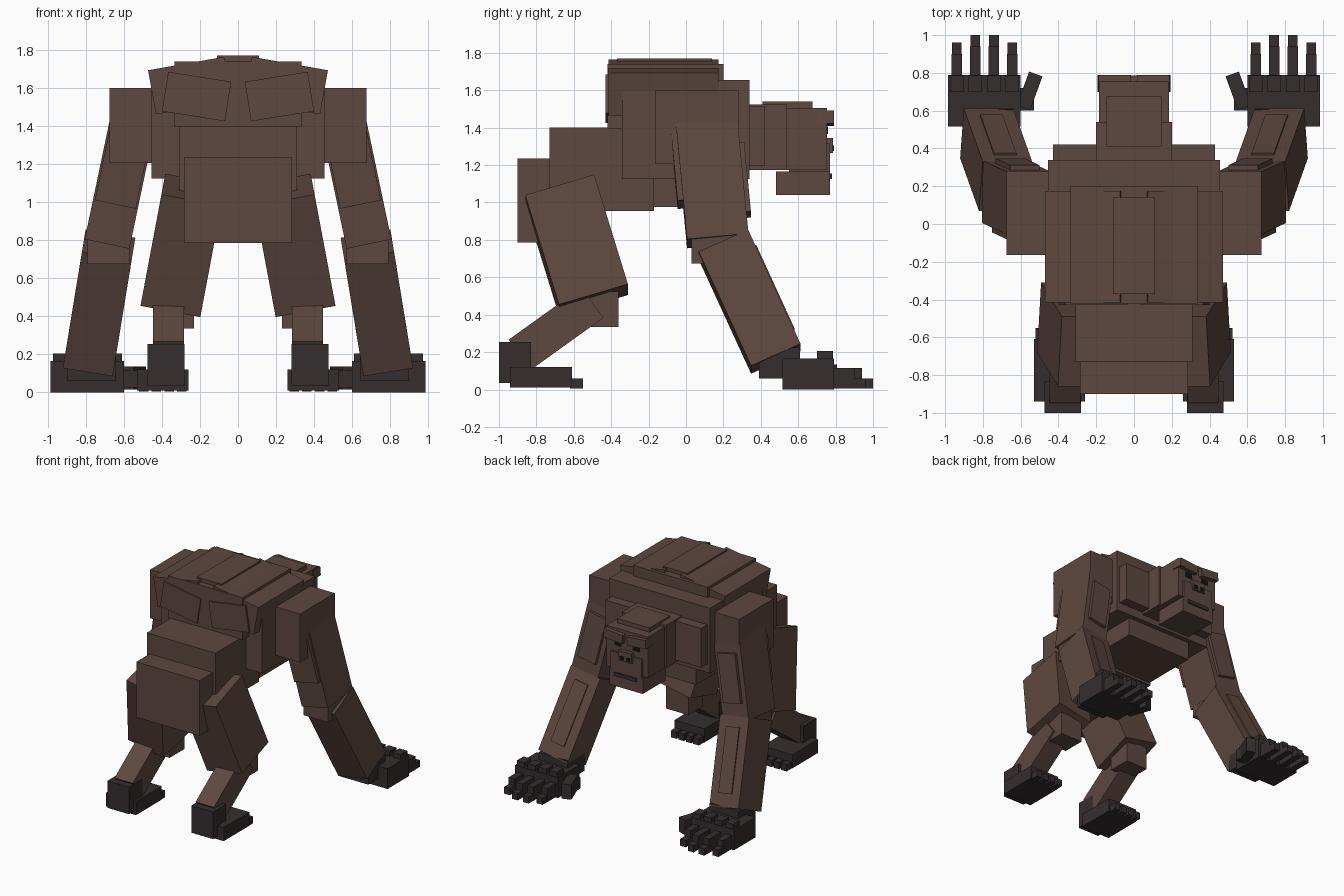
import bpy
from mathutils import Vector, Matrix, Euler
from math import radians

if "Cube" in bpy.data.objects:
    bpy.data.objects.remove(bpy.data.objects["Cube"])


def mat(name, rgb):
    m = bpy.data.materials.new(name)
    m.diffuse_color = (*rgb, 1)
    m.use_nodes = True
    m.node_tree.nodes["Principled BSDF"].inputs["Base Color"].default_value = m.diffuse_color
    return m


FUR = mat("brown_fur", (0.110, 0.064, 0.050))
SKIN = mat("dark_skin", (0.036, 0.027, 0.028))
BLACK = mat("black", (0.008, 0.007, 0.007))


def cube(name, matrix, size, material):
    h = [s / 2 for s in size]
    v = [(x * h[0], y * h[1], z * h[2]) for x in (-1, 1) for y in (-1, 1) for z in (-1, 1)]
    f = [(0, 1, 3, 2), (4, 6, 7, 5), (0, 4, 5, 1), (2, 3, 7, 6), (0, 2, 6, 4), (1, 5, 7, 3)]
    me = bpy.data.meshes.new(name)
    me.from_pydata([matrix @ Vector(p) for p in v], [], f)
    me.materials.append(material)
    me.validate()
    ob = bpy.data.objects.new(name, me)
    bpy.context.collection.objects.link(ob)
    # keep normals outward for mirrored matrices
    if matrix.determinant() < 0:
        me.flip_normals()
    return ob


FLIP = Matrix.Scale(-1, 4, (1, 0, 0))


def place(name, matrix, size, material, pair):
    if not pair:
        return cube(name, matrix, size, material)
    cube(name + "_right", matrix, size, material)
    cube(name + "_left", FLIP @ matrix, size, material)


def box(name, x, y, z, material=FUR, pair=False, rot=(0, 0, 0)):
    """Box from x, y, z ranges, optionally turned about its centre."""
    c = Vector([(r[0] + r[1]) / 2 for r in (x, y, z)])
    m = Matrix.Translation(c) @ Euler([radians(a) for a in rot]).to_matrix().to_4x4()
    place(name, m, [r[1] - r[0] for r in (x, y, z)], material, pair)


def limb(name, a, b, w, d, material=FUR, offset=0.0, part=(0, 1)):
    """Mirrored box along a-b; offset shifts it along its front direction."""
    a, b = Vector(a), Vector(b)
    a, b = a.lerp(b, part[0]), a.lerp(b, part[1])
    up = (a - b).normalized()
    front = (Vector((0, 1, 0)) - up * up.y).normalized()
    side = front.cross(up)
    m = Matrix((side, front, up)).transposed().to_4x4()
    m.translation = (a + b) / 2 + front * offset
    place(name, m, (w, d, (a - b).length), material, True)


def sym(h):
    return (-h, h)


# Torso
box("spine_ridge", sym(.11), (-.37, .14), (1.70, 1.775))
box("upper_back", sym(.335), (-.42, .20), (1.40, 1.745))
box("chest", sym(.455), (-.34, .34), (1.13, 1.66))
box("trapezius", (.05, .455), (-.415, .175), (1.50, 1.735), pair=True, rot=(0, 10, 0))
box("shoulder_blade", (.05, .385), (-.43, -.30), (1.455, 1.665), pair=True, rot=(0, -9, 0))
box("pectoral", (.04, .43), (.30, .42), (1.20, 1.52), pair=True)
box("belly", sym(.30), (-.30, .30), (.98, 1.2))
box("waist", sym(.31), (-.73, -.17), (.96, 1.405))
box("pelvis", sym(.285), (-.90, -.45), (.79, 1.24))
box("shoulder", (.42, .675), (-.165, .28), (1.21, 1.605), pair=True)

# Head
box("neck", sym(.20), (.30, .54), (1.18, 1.53))
box("skull", sym(.185), (.42, .755), (1.18, 1.51))
box("crown", sym(.145), (.41, .675), (1.49, 1.545))
box("brow", (.02, .19), (.70, .79), (1.42, 1.49), pair=True, rot=(0, -5, 0))
box("muzzle", sym(.14), (.55, .77), (1.16, 1.32))
box("jaw", sym(.15), (.48, .77), (1.045, 1.17))
box("mouth", sym(.10), (.61, .78), (1.13, 1.16), SKIN)
box("nose", sym(.06), (.70, .785), (1.27, 1.35))
box("nostril", (.015, .045), (.78, .79), (1.28, 1.31), BLACK, True)
box("eye", (.05, .11), (.75, .76), (1.37, 1.41), BLACK, True)

# Arms
S, E, W = (.555, .11, 1.42), (.685, .17, .80), (.78, .48, .17)
limb("upper_arm", S, E, .24, .33)
limb("triceps", S, E, .22, .08, offset=-.155, part=(0, .66))
limb("biceps", S, E, .16, .06, offset=.16, part=(.2, .8))
box("elbow", (.57, .79), (.03, .28), (.68, .85), pair=True)
limb("forearm", (.68, .20, .78), W, .265, .29)
limb("forearm_panel", (.68, .20, .78), W, .12, .04, offset=.135, part=(.12, .85))

# Hands
box("wrist", (.64, .90), (.39, .61), (.065, .23), SKIN, True)
box("palm", (.60, .985), (.515, .79), (.005, .17), SKIN, True)
box("thumb", (.515, .59), (.61, .80), (.02, .14), SKIN, True, rot=(0, 0, 20))
box("thumb_base", (.53, .64), (.60, .72), (.03, .12), SKIN, True)
for i, (x, tip) in enumerate([(.645, .96), (.742, 1.0), (.84, 1.0), (.938, .96)]):
    box(f"knuckle_{i}", (x - .035, x + .035), (.70, .785), (.14, .21), SKIN, True)
    box(f"finger_{i}", (x - .027, x + .027), (.77, tip - .06), (.01, .12), SKIN, True)
    box(f"fingertip_{i}", (x - .026, x + .026), (tip - .07, tip), (.01, .065), SKIN, True)

# Hind legs
limb("thigh", (.235, -.675, 1.07), (.345, -.495, .485), .32, .385)
limb("shin", (.365, -.50, .47), (.365, -.89, .19), .165, .20)
box("knee", (.23, .43), (-.55, -.36), (.34, .53), pair=True)

# Feet
box("heel", (.28, .475), (-1.0, -.83), (.04, .26), SKIN, True)
box("sole", (.26, .53), (-.94, -.61), (.015, .125), SKIN, True)
for i in range(4):
    x = .295 + i * .067
    box(f"toe_{i}", (x - .025, x + .025), (-.62, -.55), (.01, .065), SKIN, True)

# Stand the lowest point on the ground
bpy.context.view_layer.update()
low = min(v.co.z for o in bpy.data.objects for v in o.data.vertices)
for o in bpy.data.objects:
    o.data.transform(Matrix.Translation((0, 0, -low)))
